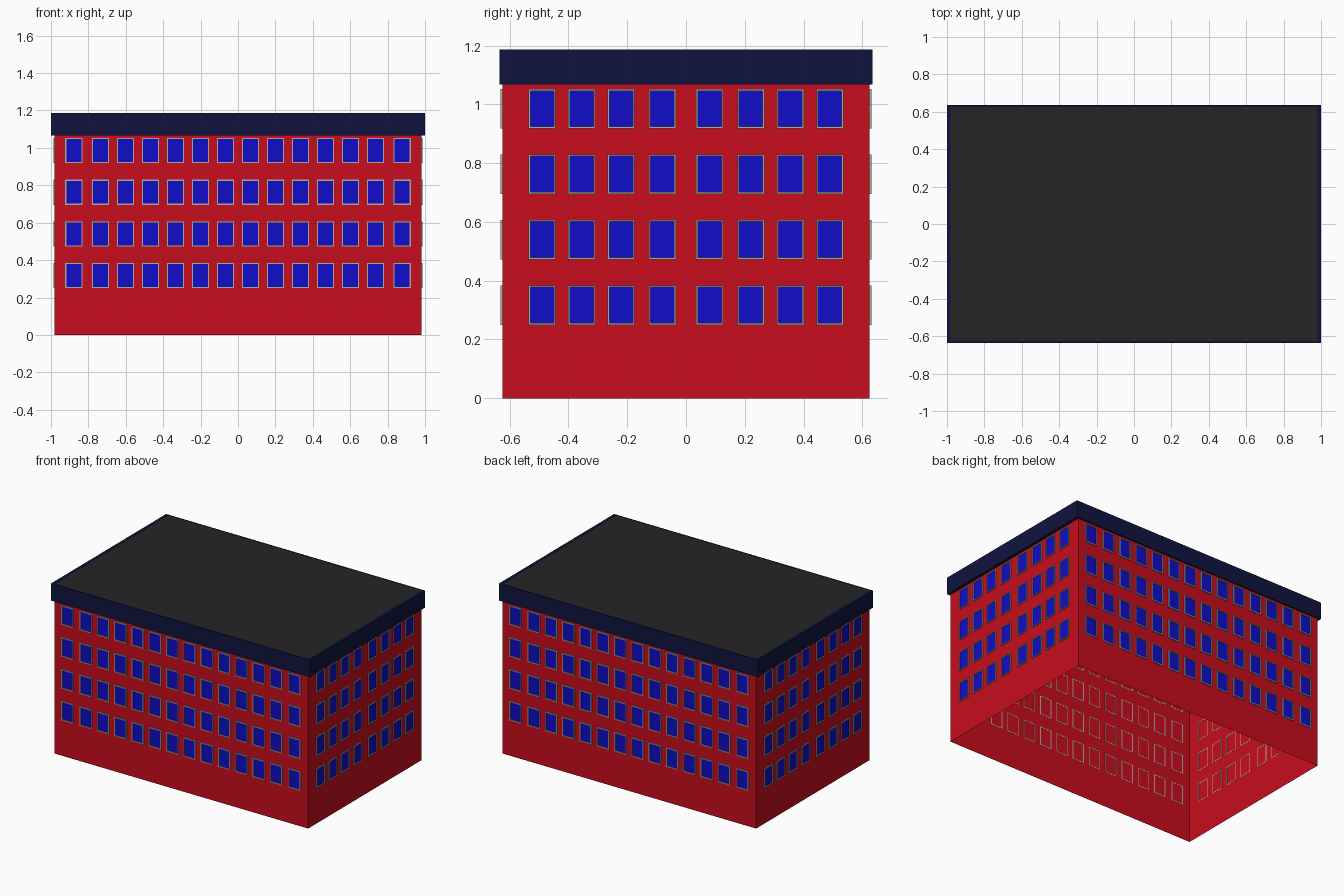
import bpy, bmesh
from mathutils import Matrix, Vector
from math import pi

if "Cube" in bpy.data.objects:
    bpy.data.objects.remove(bpy.data.objects["Cube"])

HX, HY = 0.98, 0.625          # wall half sizes
BX, BY = 1.0, 0.635           # parapet half sizes
BAND_Z, TOP_Z = 1.067, 1.187


def material(name, rgb):
    m = bpy.data.materials.new(name)
    m.diffuse_color = (*rgb, 1)
    m.use_nodes = True
    m.node_tree.nodes["Principled BSDF"].inputs["Base Color"].default_value = m.diffuse_color
    return m


RED = material("red_wall", (0.58, 0.004, 0.013))
BLUE = material("blue_glass", (0.005, 0.004, 0.58))
NAVY = material("navy_trim", (0.005, 0.007, 0.048))
DARK = material("dark_roof", (0.018, 0.018, 0.018))
FRAME = material("pale_frame", (0.42, 0.42, 0.36))


def finish(name, bm, mat):
    mesh = bpy.data.meshes.new(name)
    bm.to_mesh(mesh)
    bm.free()
    mesh.materials.append(mat)
    ob = bpy.data.objects.new(name, mesh)
    bpy.context.collection.objects.link(ob)
    return ob


def rect(bm, hx, hy, z):
    return [bm.verts.new((x, y, z)) for x, y in
            ((-hx, -hy), (hx, -hy), (hx, hy), (-hx, hy))]


def bridge(bm, a, b):
    for i in range(4):
        j = (i + 1) % 4
        bm.faces.new((a[i], a[j], b[j], b[i]))


# Open-bottomed wall shell
bm = bmesh.new()
bridge(bm, rect(bm, HX, HY, 0), rect(bm, HX, HY, TOP_Z - 0.002))
finish("walls", bm, RED)

# Parapet band wrapped around the wall top
bm = bmesh.new()
rings = [rect(bm, HX, HY, BAND_Z), rect(bm, BX, BY, BAND_Z),
         rect(bm, BX, BY, TOP_Z), rect(bm, HX, HY, TOP_Z)]
for a, b in zip(rings, rings[1:]):
    bridge(bm, a, b)
finish("parapet_band", bm, NAVY)

# Flat roof
bm = bmesh.new()
bm.faces.new(rect(bm, HX, HY + 0.001, TOP_Z - 0.001))
finish("roof", bm, DARK)

# Windows: each wall is laid out in local (along, outward, up) coordinates
W, H, T, OUT, IN = 0.092, 0.134, 0.006, 0.007, 0.001
FLOORS = [0.317 + i * 0.2228 for i in range(4)]
LONG = [0.067, 0.2, 0.334, 0.468, 0.602, 0.735, 0.878]
SHORT = [0.08, 0.221, 0.355, 0.49]


def box(bm, m, u, z, w, h, d0, d1):
    t = Matrix.Translation((u, -(d0 + d1) / 2, z))
    s = Matrix.Diagonal((w, d1 - d0, h, 1))
    bmesh.ops.create_cube(bm, size=1, matrix=m @ t @ s)


def windows(side, angle, dist, half_columns):
    m = Matrix.Rotation(angle, 4, 'Z') @ Matrix.Translation((0, -dist, 0))
    frames, glass = bmesh.new(), bmesh.new()
    for z in FLOORS:
        for u in [s * c for c in half_columns for s in (-1, 1)]:
            for s in (-1, 1):
                box(frames, m, u + s * (W - T) / 2, z, T, H, -IN, OUT)
                box(frames, m, u, z + s * (H - T) / 2, W - 2 * T, T, -IN, OUT)
            # single pane just in front of the wall
            hw, hh = W / 2 - T, H / 2 - T
            glass.faces.new([glass.verts.new(m @ Vector((u + a * hw, -0.0015, z + b * hh)))
                             for a, b in ((-1, -1), (1, -1), (1, 1), (-1, 1))])
    finish(side + "_window_frames", frames, FRAME)
    finish(side + "_window_glass", glass, BLUE)


windows("front", 0, HY, LONG)
windows("right", pi / 2, HX, SHORT)
windows("back", pi, HY, LONG)
windows("left", -pi / 2, HX, SHORT)
